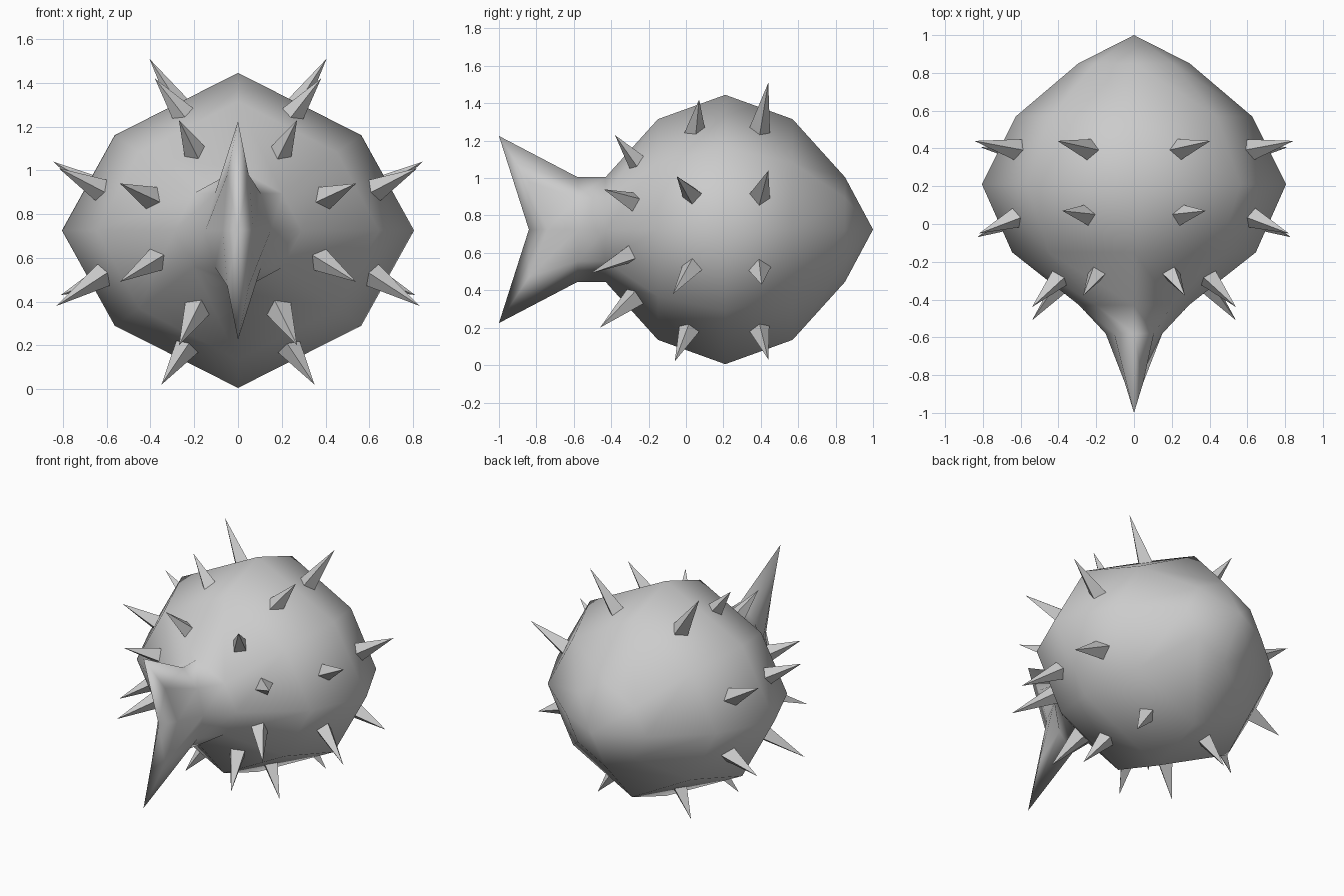
import bpy, bmesh
from mathutils import Vector

if "Cube" in bpy.data.objects:
    bpy.data.objects.remove(bpy.data.objects["Cube"])

CZ = 0.725


def finish(name, bm, smooth):
    bmesh.ops.recalc_face_normals(bm, faces=bm.faces[:])
    me = bpy.data.meshes.new(name)
    bm.to_mesh(me)
    bm.free()
    for p in me.polygons:
        p.use_smooth = smooth
    ob = bpy.data.objects.new(name, me)
    bpy.context.collection.objects.link(ob)
    return ob


# Body and tail: eight-sided rings lofted along y
unit = [(0, 1), (.7, .605), (1, 0), (.7, -.605),
        (0, -1), (-.7, -.605), (-1, 0), (-.7, .605)]
sections = [(.85, .295, .28), (.57, .625, .59), (.21, .805, .72),
            (-.15, .645, .59), (-.43, .29, .28), (-.58, .15, .28)]
bm = bmesh.new()
rings = [[bm.verts.new((u * w, y, CZ + v * h)) for u, v in unit]
         for y, w, h in sections]
# Tail rim sweeps back towards the upper and lower fin tips
rim = []
for u, v in unit:
    y = -1.0 if abs(v) == 1 else (-.74 if v == 0 else -.84)
    rim.append(bm.verts.new((u * .07, y, CZ + v * (.5 if abs(v) == 1 else .42))))
rings.append(rim)
for a, b in zip(rings, rings[1:]):
    for i in range(8):
        j = (i + 1) % 8
        bm.faces.new((a[i], a[j], b[j], b[i]))
nose = bm.verts.new((0, 1, CZ))
notch = bm.verts.new((0, -.84, CZ))
for tip, ring in ((nose, rings[0]), (notch, rim)):
    for i in range(8):
        bm.faces.new((tip, ring[i], ring[(i + 1) % 8]))
finish("body", bm, True)

# Spikes: (base, tip) on the +x side, mirrored to -x
spikes = [
    ((.23, .39, 1.24), (.405, .44, 1.51)),
    ((.24, .05, 1.24), (.38, .07, 1.42)),
    ((.19, -.25, 1.07), (.27, -.38, 1.23)),
    ((.61, .39, .90), (.845, .44, 1.04)),
    ((.61, .04, .90), (.82, -.05, 1.01)),
    ((.39, -.28, .87), (.54, -.44, .94)),
    ((.61, .39, .51), (.81, .405, .43)),
    ((.60, .04, .53), (.83, -.07, .38)),
    ((.36, -.29, .60), (.54, -.51, .49)),
    ((.23, .39, .20), (.345, .44, .03)),
    ((.23, .02, .20), (.35, -.06, .02)),
    ((.19, -.28, .36), (.27, -.46, .20)),
]
bm = bmesh.new()
for base, tip in spikes:
    for s in (1, -1):
        b = Vector((base[0] * s, base[1], base[2]))
        t = Vector((tip[0] * s, tip[1], tip[2]))
        d = (t - b).normalized()
        b -= d * .04
        side = d.cross(Vector((0, 1, 0))).normalized()
        up = d.cross(side)
        foot = [bm.verts.new(b + o * .068) for o in (side, up, -side, -up)]
        top = bm.verts.new(t)
        for i in range(4):
            bm.faces.new((foot[i], foot[(i + 1) % 4], top))
        bm.faces.new(foot)
finish("spikes", bm, False)
